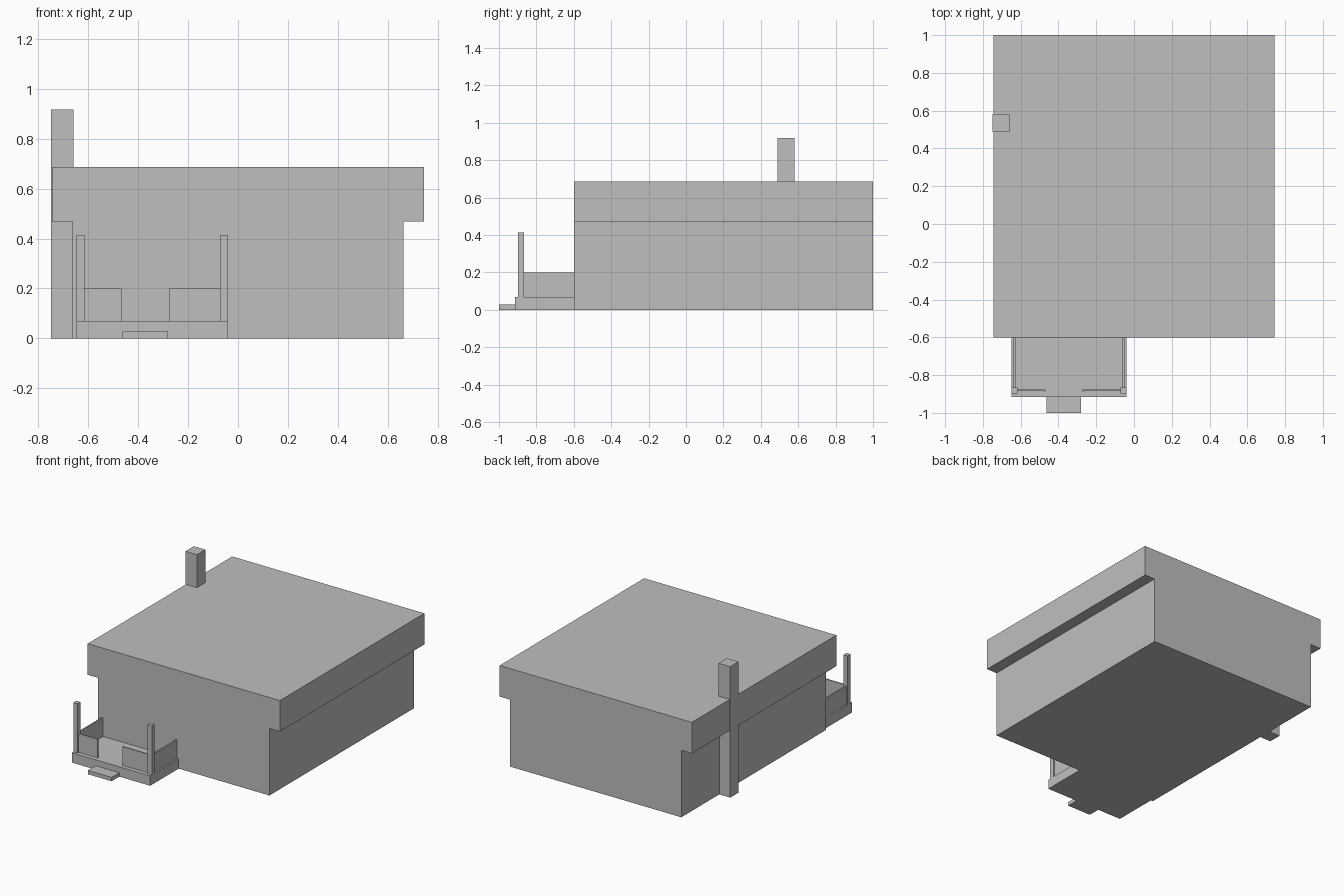
import bpy

default = bpy.data.objects.get("Cube")
if default:
    bpy.data.objects.remove(default, do_unlink=True)

grey = bpy.data.materials.new("plain grey")
grey.use_nodes = True
colour = (0.52, 0.52, 0.52, 1)
grey.diffuse_color = colour
for node in grey.node_tree.nodes:
    if node.type == 'BSDF_PRINCIPLED':
        node.inputs["Base Color"].default_value = colour


def box(name, x, y, z):
    """Box spanning the given (low, high) range on each axis."""
    spans = (x, y, z)
    bpy.ops.mesh.primitive_cube_add(size=1, location=[(a + b) / 2 for a, b in spans])
    ob = bpy.context.object
    ob.name = ob.data.name = name
    ob.scale = [b - a for a, b in spans]
    bpy.ops.object.transform_apply(location=False, rotation=False, scale=True)
    ob.data.materials.append(grey)
    return ob


# House body, overhanging flat roof and side chimney
FRONT, BACK = -0.6, 1.0
EAVES, ROOF_TOP = 0.469, 0.687
box("house_walls", (-0.664, 0.664), (FRONT, BACK), (0, EAVES))
box("roof", (-0.745, 0.745), (FRONT, BACK), (EAVES, ROOF_TOP))
box("chimney", (-0.749, -0.66), (0.488, 0.58), (0, 0.918))

# Porch deck and step
DECK, RAIL = 0.069, 0.2
box("porch_deck", (-0.648, -0.04), (-0.915, FRONT), (0, DECK))
box("porch_step", (-0.464, -0.28), (-1.0, -0.915), (0, 0.027))

# Posts, with a side panel and a front panel running from each;
# inward is the direction from the post to the middle of the porch
for side, post_x, panel_end, inward in (("right", -0.632, -0.468, 1),
                                        ("left", -0.056, -0.276, -1)):
    box(f"{side}_porch_post", (post_x - 0.016, post_x + 0.016),
        (-0.897, -0.865), (DECK, 0.414))
    box(f"{side}_side_railing", (post_x - 0.005, post_x + 0.005),
        (-0.865, FRONT), (DECK, RAIL))
    start = post_x + 0.016 * inward
    box(f"{side}_front_railing", sorted((start, panel_end)),
        (-0.885, -0.877), (DECK, RAIL))
    box(f"{side}_railing_end", sorted((panel_end - 0.012 * inward, panel_end)),
        (-0.887, -0.875), (DECK, RAIL))
